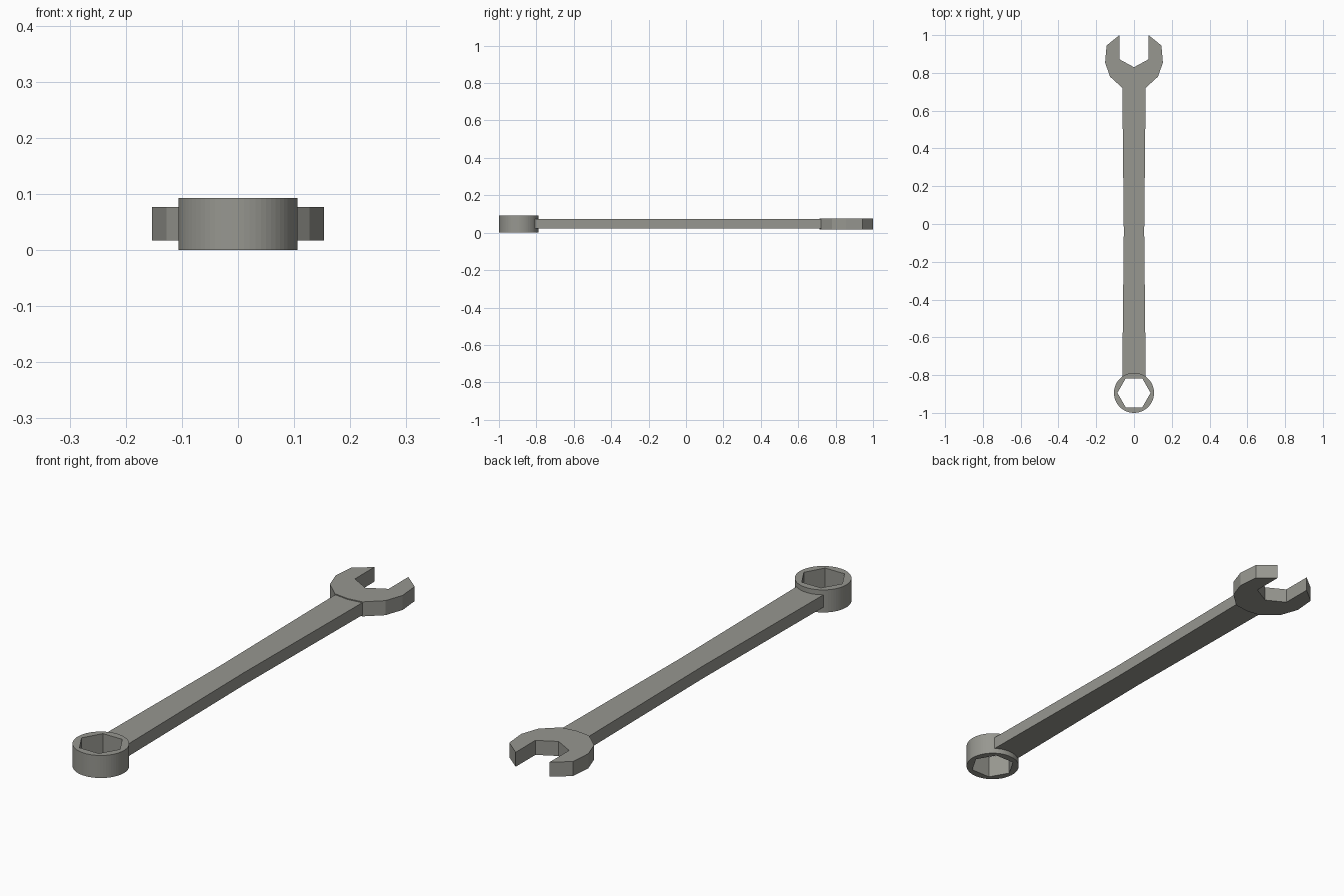
import bpy
import bmesh
from math import cos, sin, tau

if "Cube" in bpy.data.objects:
    bpy.data.objects.remove(bpy.data.objects["Cube"])

steel = bpy.data.materials.new("grey_steel")
steel.use_nodes = True
colour = (0.31, 0.31, 0.28, 1)
steel.diffuse_color = colour
steel.node_tree.nodes["Principled BSDF"].inputs["Base Color"].default_value = colour


def polygon(sides, radius, y):
    """Regular outline centred on the tool's long axis."""
    return [(radius * cos(tau * i / sides), y + radius * sin(tau * i / sides))
            for i in range(sides)]


def mirrored(half):
    """Close a right-hand outline with its left-hand mirror image."""
    return half + [(-x, y) for x, y in reversed(half) if x > 0]


def prism(name, outlines, bottom, top):
    """Flat plate from an outer outline and optional holes."""
    bm = bmesh.new()
    caps = {bottom: [], top: []}
    for outline in outlines:
        loops = []
        for z in (bottom, top):
            verts = [bm.verts.new((x, y, z)) for x, y in outline]
            for a, b in zip(verts, verts[1:] + verts[:1]):
                caps[z].append(bm.edges.new((a, b)))
            loops.append(verts)
        low, high = loops
        for i in range(len(low)):
            bm.faces.new((low[i - 1], low[i], high[i], high[i - 1]))
    for edges in caps.values():
        bmesh.ops.triangle_fill(bm, edges=edges, use_beauty=True, normal=(0, 0, 1))
    bmesh.ops.recalc_face_normals(bm, faces=bm.faces[:])
    mesh = bpy.data.meshes.new(name)
    bm.to_mesh(mesh)
    bm.free()
    mesh.materials.append(steel)
    obj = bpy.data.objects.new(name, mesh)
    bpy.context.collection.objects.link(obj)
    return obj


# Round box end with a hexagonal socket
prism("ring_end", [polygon(64, 0.106, -0.894), polygon(6, 0.088, -0.894)], 0, 0.093)

# Handle, slightly waisted at the middle
prism("handle", [mirrored([(0.062, -0.808), (0.054, -0.04), (0.062, 0.74)])],
      0.022, 0.073)

# Open jaw with a shallow V at the bottom of its slot
prism("open_jaw", [mirrored([
    (0, 0.83), (0.077, 0.872), (0.077, 1.0), (0.145, 0.945), (0.153, 0.855),
    (0.127, 0.78), (0.063, 0.722), (0, 0.714)])], 0.017, 0.077)
